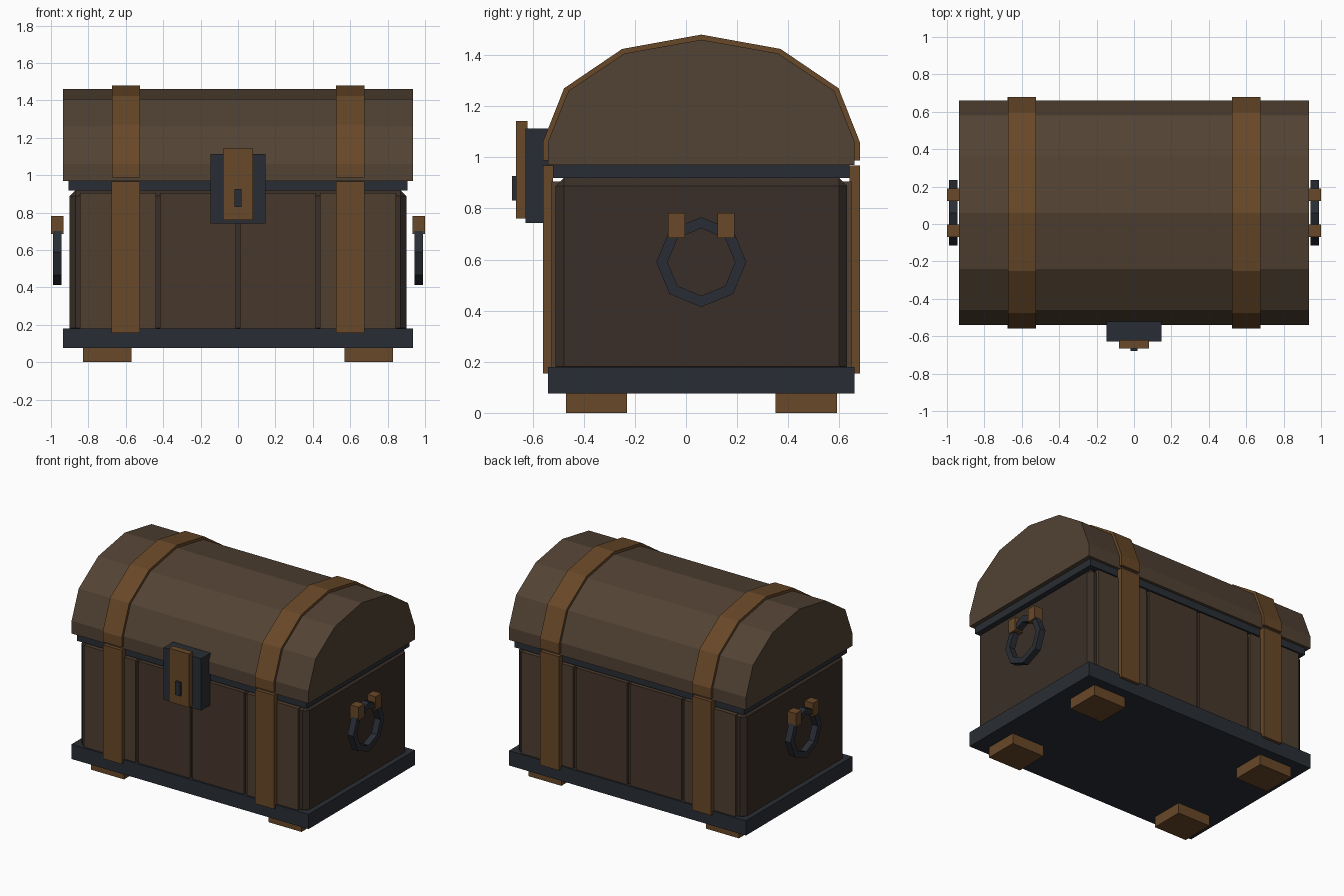
import bpy, bmesh
from math import sin, cos, pi

if "Cube" in bpy.data.objects:
    bpy.data.objects.remove(bpy.data.objects["Cube"])

CY = 0.06  # depth centre of the chest, the lock projects forward of it


def material(name, rgb):
    m = bpy.data.materials.new(name)
    m.diffuse_color = (*rgb, 1)
    m.use_nodes = True
    m.node_tree.nodes["Principled BSDF"].inputs["Base Color"].default_value = m.diffuse_color
    return m


LID = material("lid_wood", (0.085, 0.055, 0.034))
PLANK_A = material("plank_wood_light", (0.080, 0.050, 0.030))
PLANK_B = material("plank_wood_dark", (0.062, 0.039, 0.025))
BODY = material("body_wood", (0.042, 0.028, 0.021))
BRASS = material("brass", (0.140, 0.065, 0.021))
IRON = material("iron", (0.022, 0.027, 0.035))


def finish(name, bm, mat):
    bmesh.ops.recalc_face_normals(bm, faces=bm.faces[:])
    me = bpy.data.meshes.new(name)
    bm.to_mesh(me)
    bm.free()
    me.materials.append(mat)
    ob = bpy.data.objects.new(name, me)
    bpy.context.collection.objects.link(ob)
    return ob


def box(name, x, y, z, mat, bevel=0):
    """Box from (min, max) ranges, with an optional one-step chamfer."""
    bm = bmesh.new()
    bmesh.ops.create_cube(bm, size=1)
    for v in bm.verts:
        v.co = [r[0] if c < 0 else r[1] for c, r in zip(v.co, (x, y, z))]
    if bevel:
        bmesh.ops.bevel(bm, geom=bm.edges[:], offset=bevel, segments=1,
                        affect='EDGES')
    return finish(name, bm, mat)


def extrude_x(name, profile, x0, x1, mat):
    """Extrude a closed (y, z) profile along x."""
    bm = bmesh.new()
    face = bm.faces.new([bm.verts.new((x0, y, z)) for y, z in profile])
    ext = bmesh.ops.extrude_face_region(bm, geom=[face])["geom"]
    verts = [g for g in ext if isinstance(g, bmesh.types.BMVert)]
    bmesh.ops.translate(bm, verts=verts, vec=(x1 - x0, 0, 0))
    return finish(name, bm, mat)


def arch(grow, z_bottom):
    """Six-sided lid arch with straight lower sides."""
    ry, rz = 0.6 + grow, 0.4 + grow
    pts = [(CY - ry * cos(i * pi / 6), 1.06 + rz * sin(i * pi / 6))
           for i in range(7)]
    return [(CY - ry, z_bottom)] + pts + [(CY + ry, z_bottom)]


def ring(name, x0, x1, r0, r1, z, sides, mat):
    """Square-section ring facing along x."""
    bm = bmesh.new()
    loops = []
    for i in range(sides):
        a = 2 * pi * i / sides
        loops.append([bm.verts.new((x, CY + r * cos(a), z + r * sin(a)))
                      for x, r in ((x0, r0), (x1, r0), (x1, r1), (x0, r1))])
    for i in range(sides):
        a, b = loops[i], loops[(i + 1) % sides]
        for j in range(4):
            k = (j + 1) % 4
            bm.faces.new((a[j], a[k], b[k], b[j]))
    return finish(name, bm, mat)


def mirrored(a, b, s):
    return tuple(sorted((a * s, b * s)))


def depth(a, b, s):
    """Front or back y range, measured outward from the chest centre."""
    return tuple(sorted((CY + a * s, CY + b * s)))


# Base, body and rim
box("base", (-0.935, 0.935), (-0.54, 0.66), (0.075, 0.18), IRON)
box("body", (-0.9, 0.9), (-0.51, 0.63), (0.15, 0.92), BODY, 0.032)
box("rim", (-0.905, 0.905), (-0.52, 0.64), (0.918, 0.972), IRON)

# Domed lid
extrude_x("lid", arch(0, 0.97), -0.935, 0.935, LID)

for sy, side in ((-1, "front"), (1, "back")):
    # Planks on the long sides
    for i in range(4):
        x = (i - 1.5) * 0.4275
        box(f"{side}_plank", (x - 0.203, x + 0.203), depth(0.55, 0.587, sy),
            (0.17, 0.905), PLANK_A if i in (0, 3) else PLANK_B)
    for sx in (-1, 1):
        # Feet and vertical straps
        box(f"{side}_foot", mirrored(0.57, 0.83, sx), depth(0.29, 0.53, sy),
            (0, 0.08), BRASS)
        box(f"{side}_strap", mirrored(0.525, 0.675, sx),
            depth(0.58, 0.62, sy), (0.155, 0.967), BRASS)

for sx, side in ((-1, "left"), (1, "right")):
    # Strap over the lid
    strap = arch(0.02, 0.988) + arch(-0.01, 0.988)[::-1]
    extrude_x(f"{side}_lid_strap", strap, 0.525 * sx, 0.675 * sx, BRASS)
    # Ring handle with its two mounts
    ring(f"{side}_handle_ring", 0.945 * sx, 0.99 * sx, 0.132, 0.176, 0.59, 8,
         IRON)
    for sy in (-1, 1):
        box(f"{side}_handle_mount", mirrored(0.934, 1.0, sx),
            depth(0.064, 0.13, sy), (0.685, 0.782), BRASS)

# Lock
box("lock_plate", (-0.148, 0.148), (-0.627, -0.52), (0.743, 1.113), IRON)
box("lock_hasp", (-0.079, 0.079), (-0.665, -0.62), (0.76, 1.142), BRASS)
box("keyhole", (-0.019, 0.019), (-0.68, -0.66), (0.83, 0.927), IRON)
